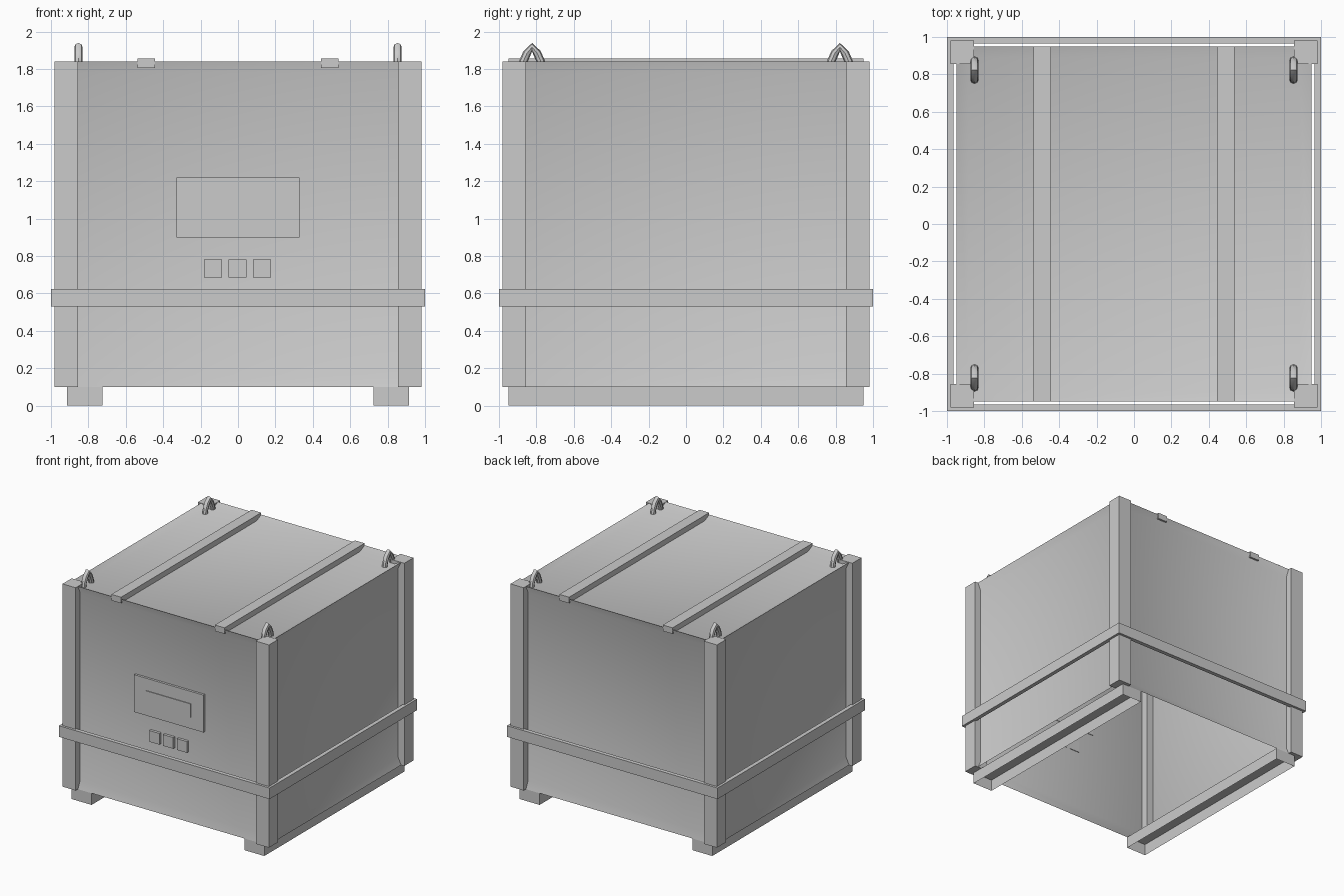
import bpy, bmesh, math
from mathutils import Vector

if "Cube" in bpy.data.objects:
    bpy.data.objects.remove(bpy.data.objects["Cube"])

grey = bpy.data.materials.new("painted_grey")
grey.diffuse_color = (0.6, 0.6, 0.6, 1)
grey.use_nodes = True
grey.node_tree.nodes["Principled BSDF"].inputs["Base Color"].default_value = grey.diffuse_color


def add_object(name, bm, smooth=False):
    mesh = bpy.data.meshes.new(name)
    bmesh.ops.recalc_face_normals(bm, faces=bm.faces[:])
    bm.to_mesh(mesh)
    bm.free()
    mesh.materials.append(grey)
    ob = bpy.data.objects.new(name, mesh)
    bpy.context.collection.objects.link(ob)
    if smooth:
        bpy.ops.object.select_all(action='DESELECT')
        ob.select_set(True)
        bpy.context.view_layer.objects.active = ob
        bpy.ops.object.shade_smooth_by_angle(angle=math.radians(40))
    return ob


def box_bm(lo, hi):
    bm = bmesh.new()
    bmesh.ops.create_cube(bm, size=1)
    for v in bm.verts:
        v.co = Vector([(a + b) / 2 + c * (b - a) for a, b, c in zip(lo, hi, v.co)])
    return bm


def drop_bottom(bm):
    bm.normal_update()
    down = [f for f in bm.faces if f.normal.z < -0.9]
    bmesh.ops.delete(bm, geom=down, context='FACES_ONLY')


def box(name, lo, hi):
    return add_object(name, box_bm(lo, hi))


# Body shell: open underneath, every panel dished inwards
bm = box_bm((-0.95, -0.95, 0.1), (0.95, 0.95, 1.84))
drop_bottom(bm)
bmesh.ops.inset_individual(bm, faces=bm.faces[:], thickness=0.09, depth=-0.03)
bm.normal_update()
body = bm
mesh = bpy.data.meshes.new("body_shell")
body.to_mesh(mesh)
body.free()
mesh.materials.append(grey)
shell = bpy.data.objects.new("body_shell", mesh)
bpy.context.collection.objects.link(shell)
bpy.context.view_layer.objects.active = shell
shell.select_set(True)
bpy.ops.object.shade_smooth_by_angle(angle=math.radians(40))

# Lifting lug: a bent round bar
def lug(name, x, y):
    cu = bpy.data.curves.new(name, 'CURVE')
    cu.dimensions = '3D'
    cu.bevel_depth = 0.022
    cu.bevel_resolution = 2
    cu.use_fill_caps = True
    path = [(-0.053, 1.79), (-0.047, 1.84), (-0.027, 1.885), (0, 1.917),
            (0.027, 1.885), (0.047, 1.84), (0.053, 1.79)]
    sp = cu.splines.new('POLY')
    sp.points.add(len(path) - 1)
    for p, (dy, z) in zip(sp.points, path):
        p.co = (x, y + dy, z, 1)
    tmp = bpy.data.objects.new(name + "_path", cu)
    bpy.context.collection.objects.link(tmp)
    bpy.context.view_layer.update()
    bm = bmesh.new()
    bm.from_mesh(tmp.to_mesh())
    tmp.to_mesh_clear()
    bpy.data.objects.remove(tmp)
    add_object(name, bm, smooth=True)


# Corner posts and lugs
for sx, lr in ((-1, "left"), (1, "right")):
    for sy, fb in ((-1, "front"), (1, "back")):
        xs, ys = sorted((sx * 0.855, sx * 0.98)), sorted((sy * 0.855, sy * 0.98))
        box(f"corner_post_{fb}_{lr}", (xs[0], ys[0], 0.1), (xs[1], ys[1], 1.84))
        lug(f"lifting_lug_{fb}_{lr}", sx * 0.853, sy * 0.823)

    # Roof strips
    xs = sorted((sx * 0.445, sx * 0.537))
    box(f"roof_strip_{lr}", (xs[0], -0.95, 1.805), (xs[1], 0.95, 1.857))

    # Skids: channels open underneath
    xs = sorted((sx * 0.725, sx * 0.915))
    bm = box_bm((xs[0], -0.95, 0), (xs[1], 0.95, 0.1))
    drop_bottom(bm)
    add_object(f"skid_{lr}", bm)

# Band around the body
bm = bmesh.new()
corners = ((-1, -1), (1, -1), (1, 1), (-1, 1))
rings = [[bm.verts.new((cx * r, cy * r, z)) for cx, cy in corners]
         for r, z in ((1, 0.53), (1, 0.625), (0.965, 0.625), (0.965, 0.53))]
for a in range(4):
    for i in range(4):
        r, s, j = rings[a], rings[(a + 1) % 4], (i + 1) % 4
        bm.faces.new((r[i], r[j], s[j], s[i]))
add_object("band", bm)

# Control panel, screen and buttons
box("control_panel", (-0.33, -0.94, 0.9), (0.33, -0.915, 1.22))
box("screen", (-0.213, -0.946, 1.0), (0.213, -0.93, 1.115))
for i in (-1, 0, 1):
    x = i * 0.131 - 0.003
    box(f"button_{i + 2}", (x - 0.048, -0.943, 0.685), (x + 0.048, -0.915, 0.781))
